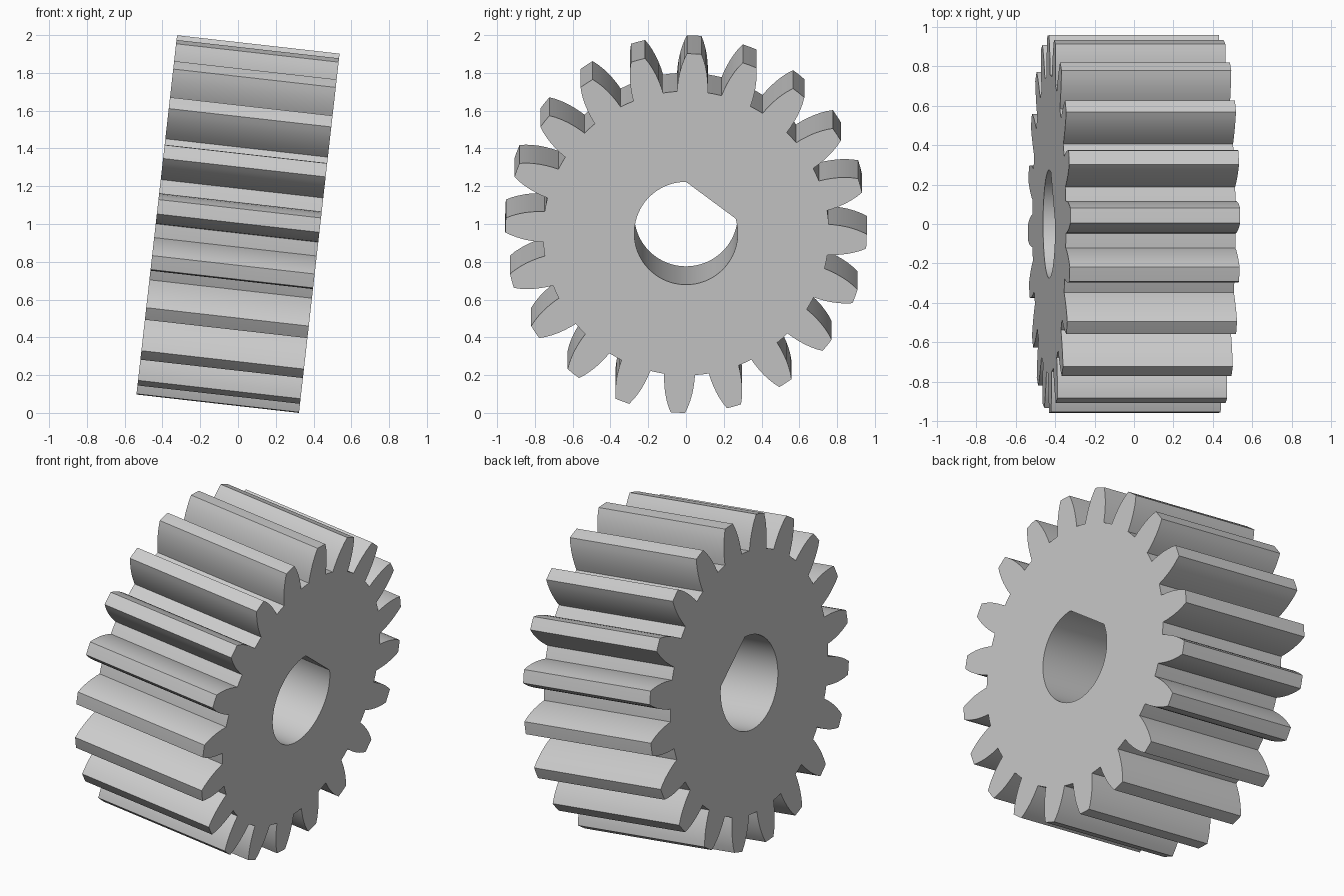
import bpy, bmesh, math
from mathutils import Matrix, Vector

if "Cube" in bpy.data.objects:
    bpy.data.objects.remove(bpy.data.objects["Cube"], do_unlink=True)

TEETH = 20
WIDTH = 0.866
TILT = math.radians(6.45)
PHASE = 2.6
BORE = 0.274
ROOT, TIP = 0.757, 0.957

# Half tooth flank: radius, half angle in degrees
FLANK = [(ROOT, 6.2), (0.79, 5.85), (0.825, 5.35), (0.86, 4.75),
         (0.895, 4.0), (0.927, 3.2), (TIP, 2.3)]


def polar(r, deg):
    """Point on the end face, angle clockwise from the top."""
    a = math.radians(deg)
    return Vector((-WIDTH / 2, r * math.sin(a), r * math.cos(a)))


def add_loop(bm, points):
    verts = [bm.verts.new(p) for p in points]
    return [bm.edges.new((v, verts[(i + 1) % len(verts)])) for i, v in enumerate(verts)]


# Toothed outline
pitch = 360 / TEETH
outline = []
for i in range(TEETH):
    mid = PHASE + i * pitch
    outline += [polar(r, mid - h) for r, h in FLANK]
    outline.append(polar(TIP, mid))
    outline += [polar(r, mid + h) for r, h in reversed(FLANK)]
    outline.append(polar(ROOT, mid + pitch / 2))

# D-shaped bore: an arc closed by one flat
start, end, steps = 73.4, 360, 60
bore = [polar(BORE, start + (end - start) * i / steps) for i in range(steps + 1)]

# Fill between the two loops and extrude along the axle
bm = bmesh.new()
edges = add_loop(bm, outline) + add_loop(bm, bore)
bmesh.ops.triangle_fill(bm, edges=edges, use_beauty=True, use_dissolve=False)
solid = bmesh.ops.extrude_face_region(bm, geom=bm.faces[:], use_keep_orig=True)
moved = [g for g in solid["geom"] if isinstance(g, bmesh.types.BMVert)]
bmesh.ops.translate(bm, verts=moved, vec=(WIDTH, 0, 0))
bmesh.ops.recalc_face_normals(bm, faces=bm.faces[:])

# Lean the axle and lift the gear onto the ground
bmesh.ops.transform(bm, matrix=Matrix.Rotation(TILT, 4, "Y"), verts=bm.verts[:])
lowest = min(v.co.z for v in bm.verts)
bmesh.ops.translate(bm, verts=bm.verts[:], vec=(0, 0, -lowest))

mesh = bpy.data.meshes.new("spur_gear")
bm.to_mesh(mesh)
bm.free()
gear = bpy.data.objects.new("spur_gear", mesh)
bpy.context.collection.objects.link(gear)

# Grey metal
grey = bpy.data.materials.new("plain_grey")
grey.use_nodes = True
colour = (0.6, 0.6, 0.6, 1)
grey.diffuse_color = colour
grey.node_tree.nodes["Principled BSDF"].inputs["Base Color"].default_value = colour
mesh.materials.append(grey)

# Smooth flanks and bore, sharp rims
bpy.ops.object.select_all(action="DESELECT")
gear.select_set(True)
bpy.context.view_layer.objects.active = gear
bpy.ops.object.shade_smooth_by_angle(angle=math.radians(25))
